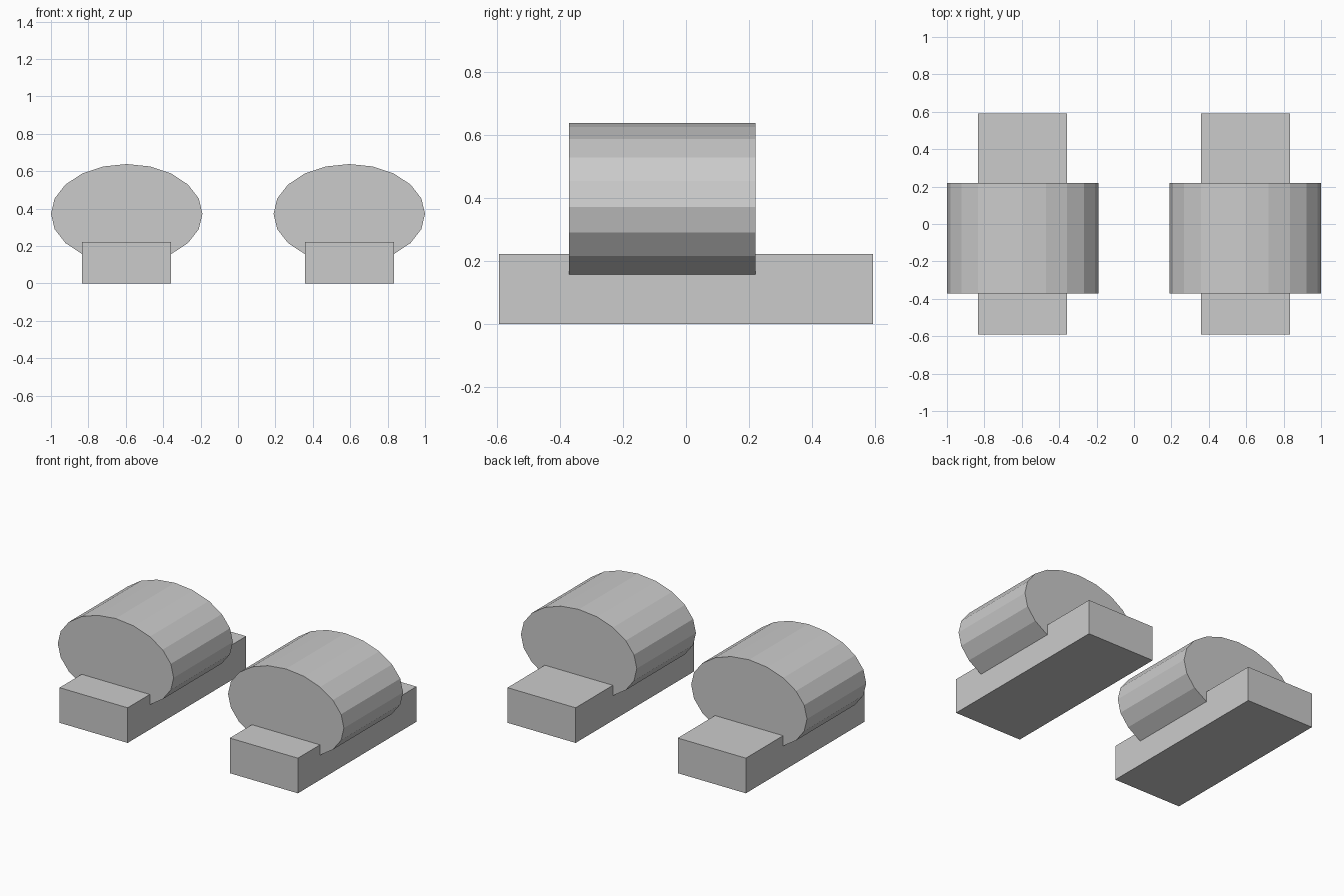
import bpy, bmesh
from math import sin, cos, pi

if "Cube" in bpy.data.objects:
    bpy.data.objects.remove(bpy.data.objects["Cube"])

grey = bpy.data.materials.new("light_grey")
grey.diffuse_color = (0.6, 0.6, 0.6, 1)
grey.use_nodes = True
grey.node_tree.nodes["Principled BSDF"].inputs["Base Color"].default_value = grey.diffuse_color


def extrude_profile(name, profile, x, y0, y1):
    """Extrude an XZ profile along y, from y0 to y1, flat shaded."""
    bm = bmesh.new()
    face = bm.faces.new([bm.verts.new((px, y0, pz)) for px, pz in profile])
    ext = bmesh.ops.extrude_face_region(bm, geom=[face], use_keep_orig=True)
    moved = [v for v in ext["geom"] if isinstance(v, bmesh.types.BMVert)]
    bmesh.ops.translate(bm, verts=moved, vec=(0, y1 - y0, 0))
    bmesh.ops.recalc_face_normals(bm, faces=bm.faces)
    mesh = bpy.data.meshes.new(name)
    bm.to_mesh(mesh)
    bm.free()
    mesh.materials.append(grey)
    obj = bpy.data.objects.new(name, mesh)
    obj.location.x = x
    bpy.context.collection.objects.link(obj)


# Rectangular base block and 20-sided oval barrel
W, H = 0.238, 0.222
block = [(-W, 0), (W, 0), (W, H), (-W, H)]
oval = [(0.405 * sin(k * pi / 10), 0.372 + 0.266 * cos(k * pi / 10))
        for k in range(20)]

# Matching left and right pair
for side, x in (("left", -0.595), ("right", 0.595)):
    extrude_profile(side + "_base", block, x, -0.592, 0.592)
    extrude_profile(side + "_barrel", oval, x, -0.371, 0.22)
